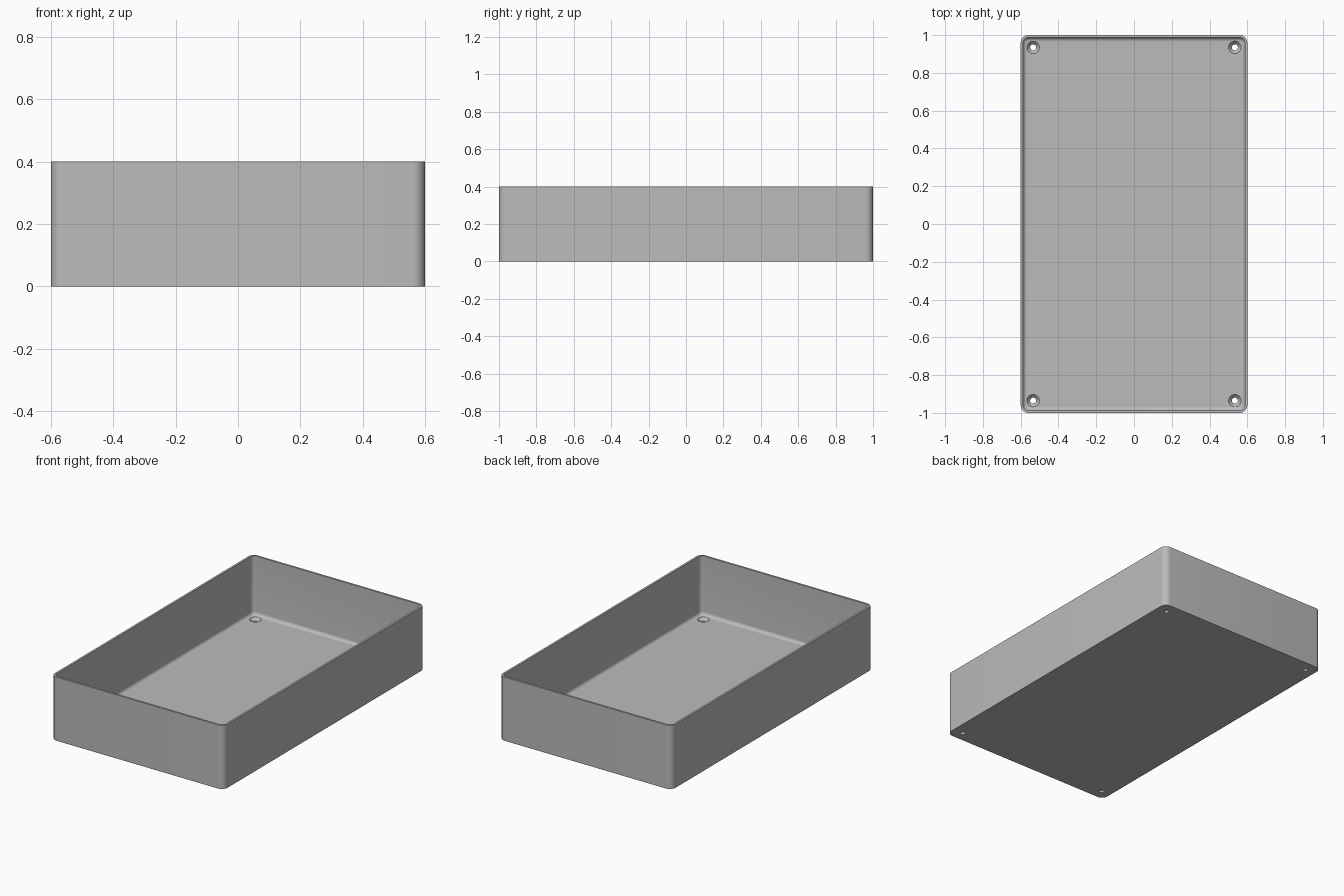
import bpy, bmesh, math

if "Cube" in bpy.data.objects:
    bpy.data.objects.remove(bpy.data.objects["Cube"], do_unlink=True)

HALF_X, HALF_Y, HEIGHT = 0.6, 1.0, 0.4
CORNER, WALL, FLOOR, FILLET = 0.04, 0.013, 0.03, 0.02
STEPS = 8

grey = bpy.data.materials.new("plain grey")
grey.use_nodes = True
colour = (0.5, 0.5, 0.5, 1)
grey.diffuse_color = colour
grey.node_tree.nodes["Principled BSDF"].inputs["Base Color"].default_value = colour


def make_object(name, bm):
    bmesh.ops.recalc_face_normals(bm, faces=bm.faces)
    mesh = bpy.data.meshes.new(name)
    bm.to_mesh(mesh)
    bm.free()
    mesh.materials.append(grey)
    obj = bpy.data.objects.new(name, mesh)
    bpy.context.collection.objects.link(obj)
    return obj


def rounded_ring(bm, inset, z):
    """Rounded rectangle, inset evenly from the outer outline."""
    radius = max(CORNER - inset, 0.004)
    cx, cy = HALF_X - inset - radius, HALF_Y - inset - radius
    ring = []
    for corner, (sx, sy) in enumerate([(1, 1), (-1, 1), (-1, -1), (1, -1)]):
        for i in range(STEPS + 1):
            a = math.pi / 2 * (corner + i / STEPS)
            ring.append(bm.verts.new((sx * cx + radius * math.cos(a),
                                      sy * cy + radius * math.sin(a), z)))
    return ring


def circle_ring(bm, x, y, radius, z, sides=32):
    return [bm.verts.new((x + radius * math.cos(math.tau * i / sides),
                          y + radius * math.sin(math.tau * i / sides), z))
            for i in range(sides)]


def skin(bm, rings):
    """Join successive rings and close both ends."""
    for low, high in zip(rings, rings[1:]):
        for i in range(len(low)):
            j = (i + 1) % len(low)
            bm.faces.new((low[i], low[j], high[j], high[i]))
    bm.faces.new(rings[0])
    bm.faces.new(rings[-1])


# Open tray: outer wall, rim, inner wall, fillet down to the floor
profile = [(0, 0), (0, HEIGHT), (WALL, HEIGHT)]
for i in range(7):
    a = math.pi / 2 * i / 6
    profile.append((WALL + FILLET * (1 - math.cos(a)),
                    FLOOR + FILLET * (1 - math.sin(a))))
bm = bmesh.new()
skin(bm, [rounded_ring(bm, inset, z) for inset, z in profile])
tray = make_object("tray", bm)

# Countersunk screw holes in the four corners
bm = bmesh.new()
hole = [(0.016, -0.05), (0.016, 0.012), (0.033, FLOOR), (0.033, FLOOR + 0.03)]
for sx in (-1, 1):
    for sy in (-1, 1):
        skin(bm, [circle_ring(bm, sx * 0.534, sy * 0.935, r, z) for r, z in hole])
cutter = make_object("screw_hole_cutter", bm)
cutter.hide_render = True

cut = tray.modifiers.new("screw holes", "BOOLEAN")
cut.operation = "DIFFERENCE"
cut.solver = "EXACT"
cut.object = cutter
bpy.ops.object.select_all(action="DESELECT")
bpy.context.view_layer.objects.active = tray
tray.select_set(True)
bpy.ops.object.modifier_apply(modifier=cut.name)
bpy.data.objects.remove(cutter, do_unlink=True)
bpy.ops.object.shade_smooth_by_angle(angle=math.radians(30))
